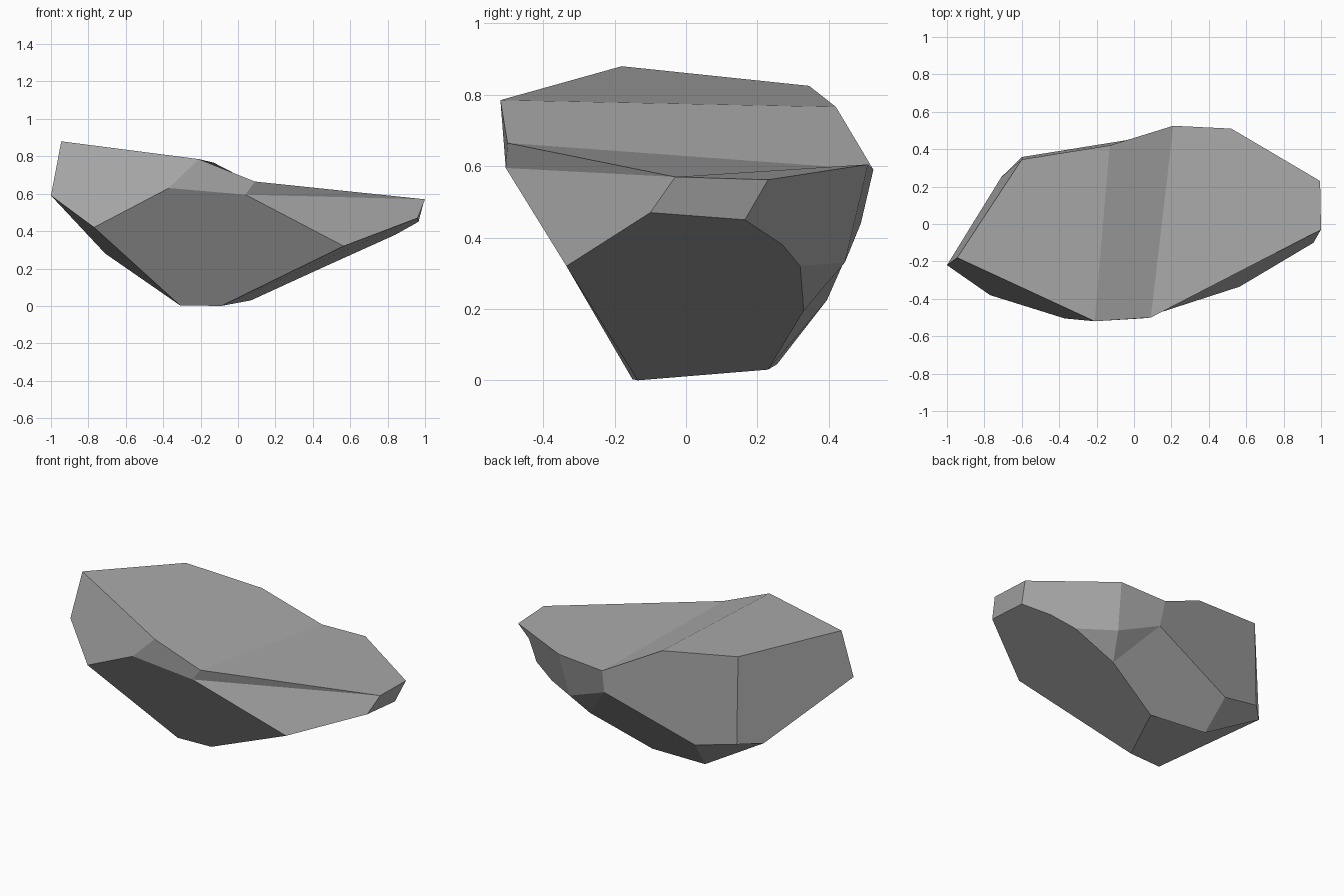
import bpy
import bmesh

# Remove the default cube
default = bpy.data.objects.get("Cube")
if default:
    bpy.data.objects.remove(default, do_unlink=True)


def make_material(name, colour):
    material = bpy.data.materials.new(name)
    material.use_nodes = True
    rgba = (*colour, 1)
    material.diffuse_color = rgba
    shader = material.node_tree.nodes["Principled BSDF"]
    shader.inputs["Base Color"].default_value = rgba
    shader.inputs["Roughness"].default_value = 0.9
    return material


# Corners of the chipped boulder, grouped by where they sit
corners = dict(
    # upper ledge and its step
    peak=(-.945, -.18, .88), ledge_front=(-.21, -.52, .785),
    ledge_back=(-.13, .42, .766), peak_back=(-.6, .345, .825),
    step_front=(.09, -.5, .665), step_back=(.21, .525, .59),
    # right-hand tip
    tip_front=(1, -.03, .57), tip_back=(.995, .23, .562),
    shoulder=(.52, .51, .605),
    tip_low=(.96, -.1, .47), tip_low_back=(.965, .165, .45),
    # front flank
    left_tip=(-1, -.22, .59), left_chip=(-.77, -.38, .42),
    front_chip=(-.37, -.505, .63), front_mid=(.04, -.505, .595),
    front_right=(.565, -.335, .32),
    # base
    base_left=(-.31, -.15, .003), base_front=(-.09, -.135, 0),
    base_back=(.07, .23, .03), base_heel=(-.31, .255, .045),
    # back flank
    back_left=(-.71, .25, .28), back_corner=(-.6, .358, .285),
    back_low=(-.34, .395, .225), back_mid=(.22, .49, .44),
    back_right=(.49, .445, .33), rim_a=(.84, .27, .38),
    rim_b=(.7, .32, .32), rim_c=(.43, .33, .195),
)

# Flat facets, each a loop of corners
facets = [
    # top
    "peak ledge_front ledge_back peak_back",
    "ledge_front step_front step_back ledge_back",
    "step_front tip_front tip_back shoulder step_back",
    # front
    "peak left_tip left_chip front_chip ledge_front",
    "ledge_front front_chip front_mid step_front",
    "step_front front_mid tip_front",
    "front_mid front_right tip_low tip_front",
    "left_chip base_left base_front front_right front_mid front_chip",
    # right side
    "front_right base_front base_back rim_c rim_b rim_a tip_low_back tip_low",
    "tip_low tip_low_back tip_back tip_front",
    "tip_back tip_low_back rim_a rim_b back_right shoulder",
    # back
    "shoulder back_right back_mid step_back",
    "rim_b rim_c back_right",
    "rim_c back_mid back_right",
    "rim_c base_back base_heel back_low back_mid",
    "peak_back ledge_back step_back back_mid back_low back_corner",
    # left side and underside
    "peak peak_back back_corner back_left left_tip",
    "back_left back_corner back_low base_heel",
    "base_left back_left base_heel base_back base_front",
    "left_tip back_left base_left left_chip",
]

bm = bmesh.new()
verts = {name: bm.verts.new(place) for name, place in corners.items()}
for loop in facets:
    bm.faces.new([verts[name] for name in loop.split()])
bmesh.ops.recalc_face_normals(bm, faces=bm.faces)

mesh = bpy.data.meshes.new("boulder")
bm.to_mesh(mesh)
bm.free()
mesh.materials.append(make_material("stone grey", (.4, .4, .4)))
boulder = bpy.data.objects.new("boulder", mesh)
bpy.context.collection.objects.link(boulder)
